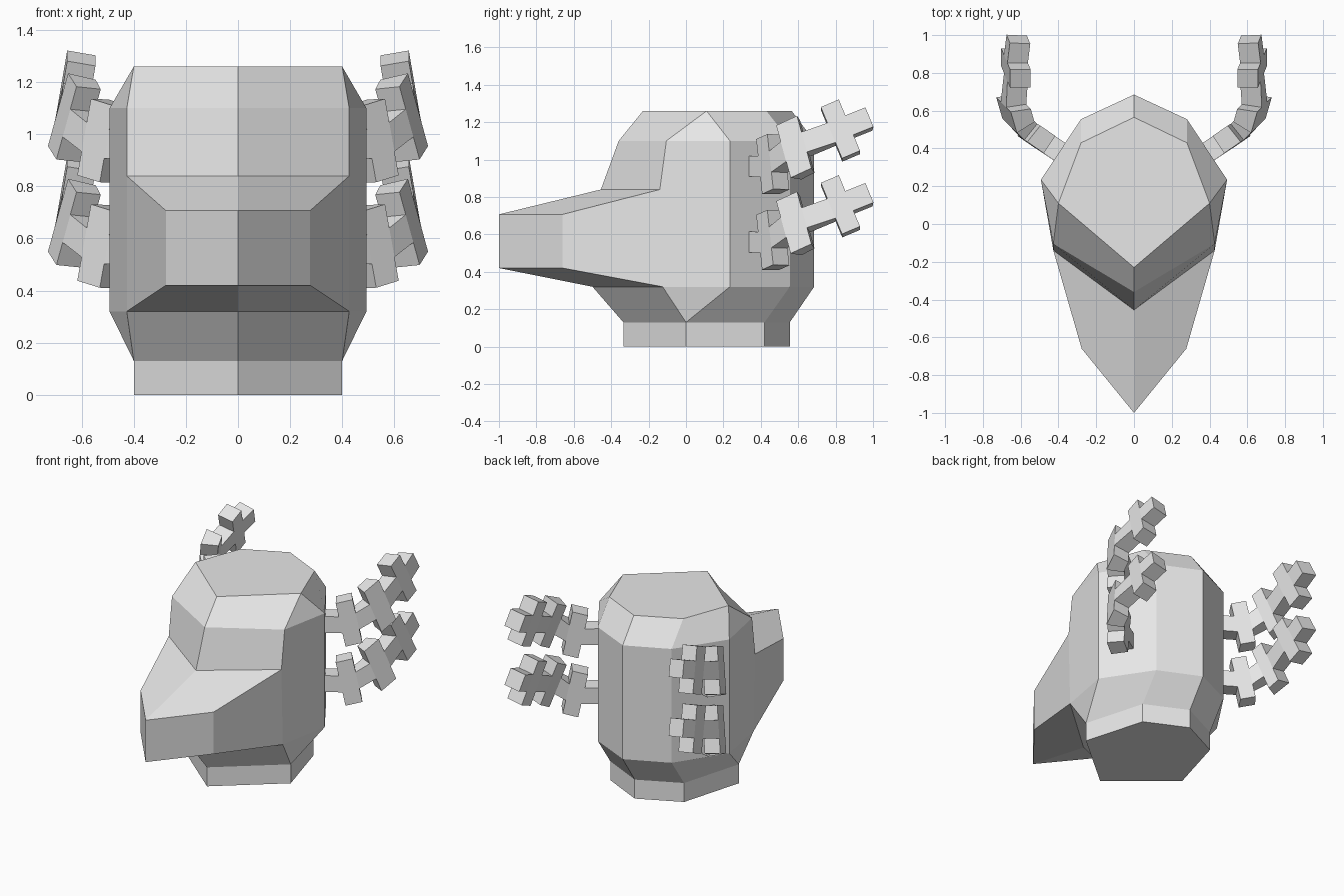
import bpy, bmesh
from mathutils import Vector

if "Cube" in bpy.data.objects:
    bpy.data.objects.remove(bpy.data.objects["Cube"])

grey = bpy.data.materials.new("grey")
grey.diffuse_color = (0.8, 0.8, 0.8, 1)
grey.use_nodes = True
grey.node_tree.nodes["Principled BSDF"].inputs["Base Color"].default_value = grey.diffuse_color


def finish(name, bm):
    bmesh.ops.recalc_face_normals(bm, faces=bm.faces)
    me = bpy.data.meshes.new(name)
    bm.to_mesh(me)
    bm.free()
    me.materials.append(grey)
    ob = bpy.data.objects.new(name, me)
    bpy.context.collection.objects.link(ob)
    return ob


# Head: half cage (f front, c cheek, s side, b back side, k back, p/n snout)
P = {}
for i, z in ((0, 0), (1, 0.13)):
    P.update({f"f{i}": (0, -.335, z), f"s{i}": (.4, 0, z),
              f"b{i}": (.28, .42, z), f"k{i}": (0, .555, z)})
for i, z, fy, cy in ((2, .32, -.5, -.125), (4, 1.1, -.36, -.105)):
    P.update({f"f{i}": (0, fy, z), f"c{i}": (.427, cy, z), f"s{i}": (.493, .235, z),
              f"b{i}": (.28, .555, z), f"k{i}": (0, .685, z)})
P.update({"f3": (0, -.455, .84), "c3": (.427, -.14, .84)})
P.update({"f5": (0, -.23, 1.26), "s5": (.4, .11, 1.26),
          "b5": (.28, .43, 1.26), "k5": (0, .565, 1.26)})
for k, z in (("t", .707), ("u", .42)):
    P["n" + k] = (0, -1, z)
    P["p" + k] = (.277, -.66, z)

FACES = """f0 s0 b0 k0, f0 s0 s1 f1, s0 b0 b1 s1, b0 k0 k1 b1,
f1 s1 c2 f2, s1 s2 c2, s1 b1 b2 s2, b1 k1 k2 b2,
c2 s2 s4 c4 c3, s2 b2 b4 s4, b2 k2 k4 b4, f3 c3 c4 f4,
f4 c4 s5 f5, c4 s4 s5, s4 b4 b5 s5, b4 k4 k5 b5, f5 s5 b5 k5,
f3 c3 pt nt, c3 c2 pu pt, pt pu nu nt, f2 c2 pu nu"""

bm = bmesh.new()
cache = {}
for side in (1, -1):
    for face in FACES.split(","):
        vs = []
        for n in face.split():
            x, y, z = P[n]
            key = (n, side if x else 0)
            if key not in cache:
                cache[key] = bm.verts.new((x * side, y, z))
            vs.append(cache[key])
        bm.faces.new(vs)
finish("head", bm)

# Antler: bent strip with three crossbars; stations hold centre and width direction
BARS = [((.515, .465, .975), (.8, .55, .25), (-.05, -.03, .28)),
        ((.625, .595, 1.06), (.25, .87, .42), (-.08, -.08, .29)),
        ((.625, .826, 1.155), (0, .92, .39), (-.05, -.12, .29))]
stations = [(Vector((.36, .36, .965)), Vector(BARS[0][2]).normalized())]
for c, t, u in BARS:
    for d in (-.052, .052):
        stations.append((Vector(c) + Vector(t).normalized() * d, Vector(u).normalized()))
stations.append((Vector((.612, .978, 1.217)), stations[-1][1]))
LEVELS = (-.15, -.057, .057, .15)
HALF = .055


def antler(name, side, drop):
    bm = bmesh.new()
    verts, count, order = {}, {}, {}

    def vert(key):
        if key not in verts:
            i, l, s = key
            c, u = stations[i]
            a, b = stations[max(i - 1, 0)][0], stations[min(i + 1, 7)][0]
            n = (b - a).cross(u).normalized()
            p = c + u * LEVELS[l] + n * s * HALF
            verts[key] = bm.verts.new((p.x * side, p.y, p.z - drop))
        return verts[key]

    # Stem cells everywhere, nub cells above and below on each crossbar
    for i in range(7):
        for l in ((0, 1, 2) if i % 2 else (1,)):
            k = [(i + a, l + b, s) for a in (0, 1) for b in (0, 1) for s in (-1, 1)]
            for q in ((0, 1, 3, 2), (4, 5, 7, 6), (0, 1, 5, 4),
                      (2, 3, 7, 6), (0, 2, 6, 4), (1, 3, 7, 5)):
                f = [k[j] for j in q]
                fs = frozenset(f)
                count[fs] = count.get(fs, 0) + 1
                order[fs] = f
    for fs, f in order.items():
        if count[fs] == 1:
            bm.faces.new([vert(k) for k in f])
    finish(name, bm)


for side, label in ((1, "right"), (-1, "left")):
    for drop, level in ((0, "upper"), (.405, "lower")):
        antler(f"{level}_antler_{label}", side, drop)
